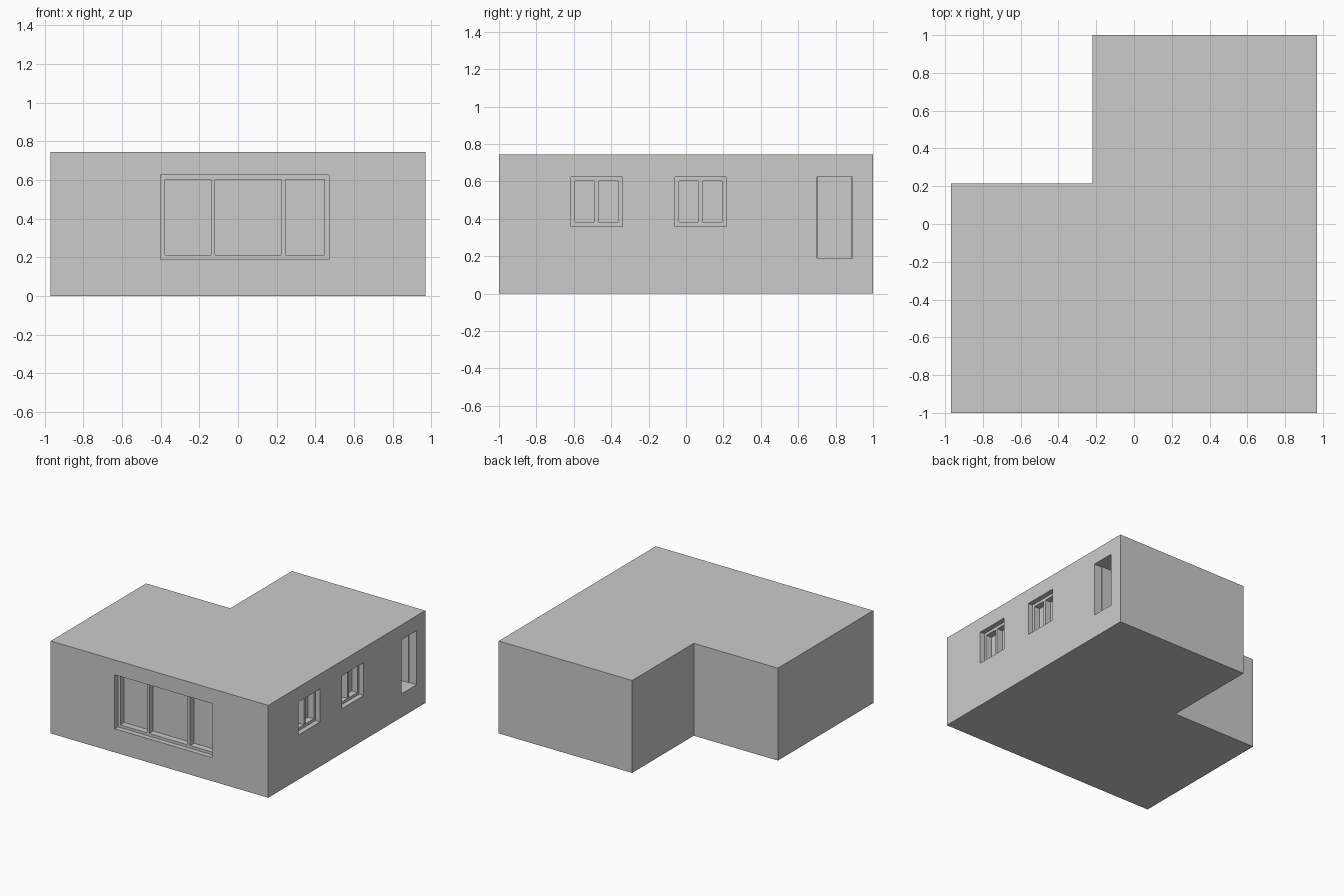
import bpy, bmesh
from mathutils import Matrix, Vector

if "Cube" in bpy.data.objects:
    bpy.data.objects.remove(bpy.data.objects["Cube"])

H = 0.745          # wall height
Z_TOP = 0.625      # shared head height of all openings


def box(name, lo, hi):
    bm = bmesh.new()
    bmesh.ops.create_cube(bm, size=1)
    size = Vector(hi) - Vector(lo)
    mid = (Vector(hi) + Vector(lo)) / 2
    bm.transform(Matrix.Translation(mid) @ Matrix.Diagonal((*size, 1)))
    me = bpy.data.meshes.new(name)
    bm.to_mesh(me)
    bm.free()
    ob = bpy.data.objects.new(name, me)
    bpy.context.collection.objects.link(ob)
    return ob


# L-shaped house body, extruded from its plan
plan = [(-0.97, -1), (0.97, -1), (0.97, 1), (-0.22, 1), (-0.22, 0.215), (-0.97, 0.215)]
bm = bmesh.new()
base = bm.faces.new([bm.verts.new((x, y, 0)) for x, y in plan])
top = bmesh.ops.extrude_face_region(bm, geom=[base])["geom"]
bmesh.ops.translate(bm, vec=(0, 0, H), verts=[v for v in top if isinstance(v, bmesh.types.BMVert)])
bmesh.ops.recalc_face_normals(bm, faces=bm.faces)
me = bpy.data.meshes.new("house_body")
bm.to_mesh(me)
bm.free()
body = bpy.data.objects.new("house_body", me)
bpy.context.collection.objects.link(body)


def wall_box(side, name, a0, a1, d0, d1, z0, z1):
    """Box in wall space: a runs along the wall, d is depth behind its face."""
    if side == "front":
        return box(name, (a0, -1 + d0, z0), (a1, -1 + d1, z1))
    return box(name, (0.97 - d1, a0, z0), (0.97 - d0, a1, z1))


def cut(side, name, a0, a1, d0, d1, z0, z1):
    cutter = wall_box(side, name + "_cutter", a0, a1, d0, d1, z0, z1)
    cutter.hide_render = True
    cutter.hide_viewport = True
    cutter.display_type = "WIRE"
    mod = body.modifiers.new(name, "BOOLEAN")
    mod.operation = "DIFFERENCE"
    mod.solver = "EXACT"
    mod.object = cutter


def window(side, name, a0, a1, z0, mullions, depth=0.09, f=0.022):
    cut(side, name, a0, a1, -0.05, depth, z0, Z_TOP)
    d0, d1 = 0.04, depth + 0.005
    # bottom and top rails, then jambs and mullions
    for part, lo, hi in (("sill_rail", z0, z0 + f), ("head_rail", Z_TOP - f, Z_TOP)):
        wall_box(side, f"{name}_{part}", a0, a1, d0, d1, lo, hi)
    for i, a in enumerate([a0 + f / 2, *mullions, a1 - f / 2]):
        wall_box(side, f"{name}_post_{i}", a - f / 2, a + f / 2, d0, d1, z0 + f, Z_TOP - f)


# Wide three-pane front window and two small side windows
window("front", "front_window", -0.40, 0.47, 0.19, [-0.13, 0.235])
for name, y in (("side_window_a", -0.615), ("side_window_b", -0.06)):
    window("right", name, y, y + 0.275, 0.36, [y + 0.1375])

# Deep side doorway with a thin jamb lining set back from the wall face
cut("right", "doorway", 0.70, 0.89, -0.05, 0.25, 0.19, Z_TOP)
for name, y in (("door_jamb_near", 0.70), ("door_jamb_far", 0.884)):
    wall_box("right", name, y, y + 0.006, 0.07, 0.25, 0.19, Z_TOP)
